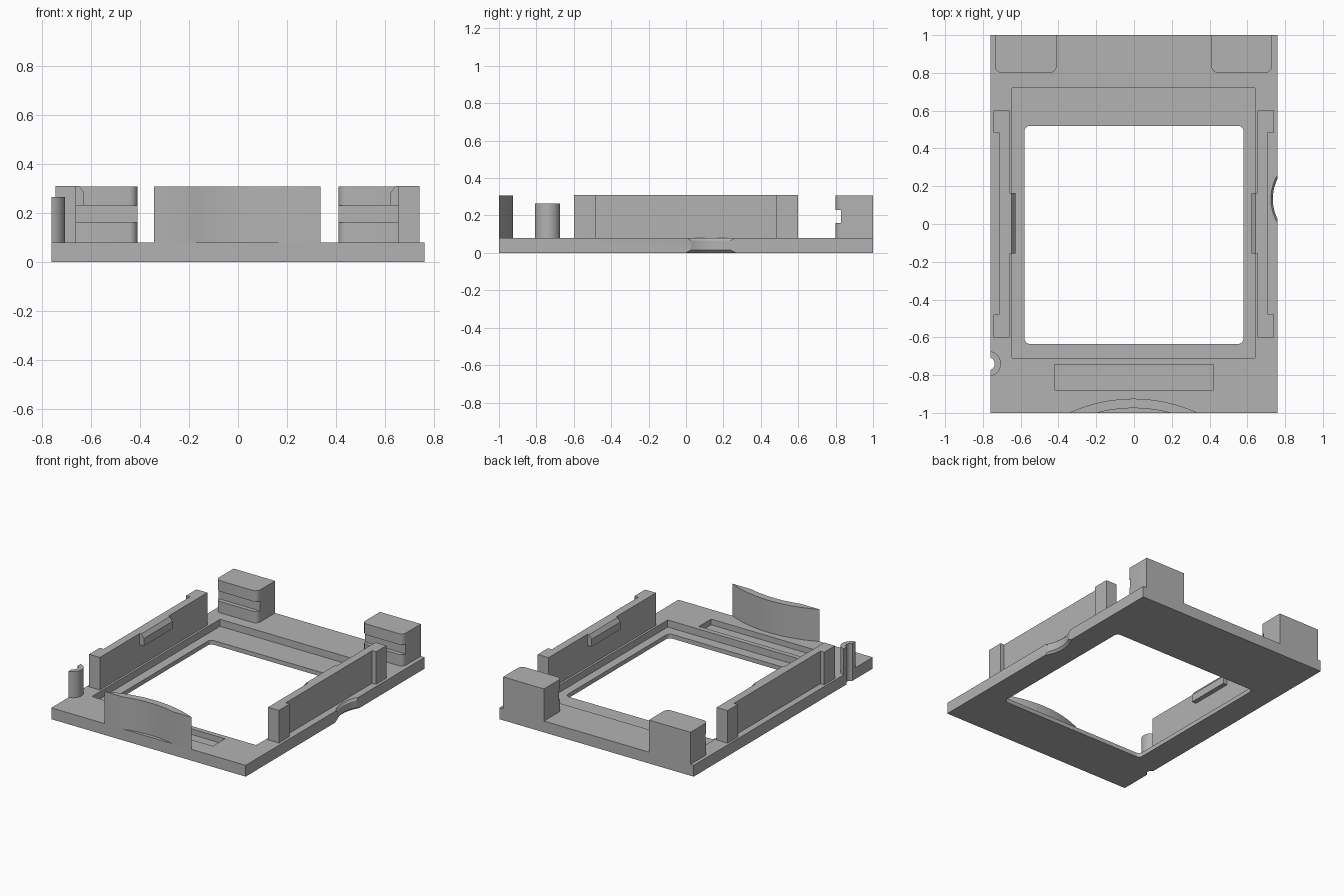
import bpy, bmesh
from math import cos, sin, acos, asin, pi, radians

if "Cube" in bpy.data.objects:
    bpy.data.objects.remove(bpy.data.objects["Cube"], do_unlink=True)

grey = bpy.data.materials.new("plain grey")
grey.use_nodes = True
COLOUR = (0.45, 0.45, 0.45, 1)
grey.diffuse_color = COLOUR
grey.node_tree.nodes["Principled BSDF"].inputs["Base Color"].default_value = COLOUR

TOP = 0.08       # top of the base plate
WALL_TOP = 0.307


def arc(cx, cy, r, a0, a1, n=24):
    return [(cx + r * cos(a0 + (a1 - a0) * i / n), cy + r * sin(a0 + (a1 - a0) * i / n))
            for i in range(n + 1)]


def box_outline(x0, x1, y0, y1, r=0.0, corners=(1, 1, 1, 1)):
    """Rectangle with optional rounding, corners from front left anticlockwise."""
    pts = []
    spots = ((x0, y0, 1, 1), (x1, y0, -1, 1), (x1, y1, -1, -1), (x0, y1, 1, -1))
    for i, (x, y, sx, sy) in enumerate(spots):
        if r and corners[i]:
            a = pi + i * pi / 2
            pts += arc(x + sx * r, y + sy * r, r, a, a + pi / 2, 6)
        else:
            pts.append((x, y))
    return pts


def loft(name, layers):
    """Solid through a stack of (outline points, place function) rings."""
    bm = bmesh.new()
    rings = [[bm.verts.new(p) for p in ring] for ring in layers]
    for a, b in zip(rings, rings[1:]):
        for i in range(len(a)):
            j = (i + 1) % len(a)
            bm.faces.new((a[i], a[j], b[j], b[i]))
    bm.faces.new(rings[0][::-1])
    bm.faces.new(rings[-1])
    bmesh.ops.recalc_face_normals(bm, faces=bm.faces)
    mesh = bpy.data.meshes.new(name)
    bm.to_mesh(mesh)
    bm.free()
    ob = bpy.data.objects.new(name, mesh)
    bpy.context.collection.objects.link(ob)
    mesh.materials.append(grey)
    return ob


def prism(name, outline, z0, z1):
    return loft(name, [[(x, y, z) for x, y in outline] for z in (z0, z1)])


def cut(target, cutter):
    mod = target.modifiers.new("cut", 'BOOLEAN')
    mod.operation, mod.solver, mod.object = 'DIFFERENCE', 'EXACT', cutter
    bpy.context.view_layer.objects.active = target
    bpy.ops.object.modifier_apply(modifier=mod.name)
    bpy.data.objects.remove(cutter, do_unlink=True)


# Base plate with recess, window and front slot
plate = prism("base_plate", box_outline(-0.76, 0.76, -1, 1), 0, TOP)
cut(plate, prism("recess_cutter", box_outline(-0.645, 0.64, -0.71, 0.72), 0.03, 0.2))
cut(plate, prism("window_cutter", box_outline(-0.58, 0.58, -0.635, 0.52, 0.03), -0.1, 0.2))
cut(plate, prism("slot_cutter", box_outline(-0.42, 0.42, -0.88, -0.745), 0.04, 0.2))

# Finger notch on the left edge, flared at both faces
notch = [(-0.01, 0.262), (0.015, 0.238), (0.065, 0.238), (0.09, 0.255)]
cut(plate, loft("notch_cutter", [[(x, y, z) for x, y in arc(0.973, 0.133, r, 0, 2 * pi, 96)[:-1]]
                                 for z, r in notch]))

# Half-round hollow peg on the right edge
PX, PY, EDGE = -0.773, -0.74, -0.76
cut(plate, prism("peg_hole_cutter", arc(PX, PY, 0.035, 0, 2 * pi, 40)[:-1], -0.1, 0.2))
ao, ai = (acos((EDGE - PX) / r) for r in (0.068, 0.035))
prism("hollow_peg", arc(PX, PY, 0.068, -ao, ao) + arc(PX, PY, 0.035, ai, -ai), TOP, 0.265)

# Curved front wall, trimmed flush with the front edge
CX, CY = -0.003, -1.733
bo, bi = (asin((-1 - CY) / r) for r in (0.808, 0.758))
prism("curved_front_wall", arc(CX, CY, 0.808, bo, pi - bo, 40)
      + arc(CX, CY, 0.758, pi - bi, bi, 40), TOP, WALL_TOP)

for side, s in (("right", -1), ("left", 1)):
    shift = -0.0025
    # Side wall with thicker ends
    wall = [(0.6575, -0.6), (0.7425, -0.6), (0.7425, -0.48), (0.7125, -0.48),
            (0.7125, 0.485), (0.7425, 0.485), (0.7425, 0.6), (0.6575, 0.6)]
    prism(side + "_side_wall", [(s * x + shift, y) for x, y in wall], TOP, 0.31)

    # Snap catch with sloped top
    catch = [(0.6575, 0.23), (0.625, 0.23), (0.625, 0.282), (0.645, 0.31), (0.6575, 0.31)]
    loft(side + "_snap_catch", [[(s * x + shift, y, z) for x, z in catch]
                                for y in (-0.155, 0.165)])

    # Back post with rounded front corners and a groove
    x0, x1 = sorted((s * 0.41, s * 0.7325 + shift))
    post = prism(side + "_back_post", box_outline(x0, x1, 0.8, 1, 0.035, (1, 1, 0, 0)),
                 TOP, WALL_TOP)
    cut(post, prism("groove_cutter", box_outline(x0 - 0.1, x1 + 0.1, 0.7, 0.83), 0.16, 0.23))

# Smooth round surfaces, keep edges sharp
for ob in bpy.context.collection.objects:
    if ob.type == 'MESH' and ob.data.materials and ob.data.materials[0] == grey:
        bpy.ops.object.select_all(action='DESELECT')
        ob.select_set(True)
        bpy.context.view_layer.objects.active = ob
        bpy.ops.object.shade_smooth_by_angle(angle=radians(30))
